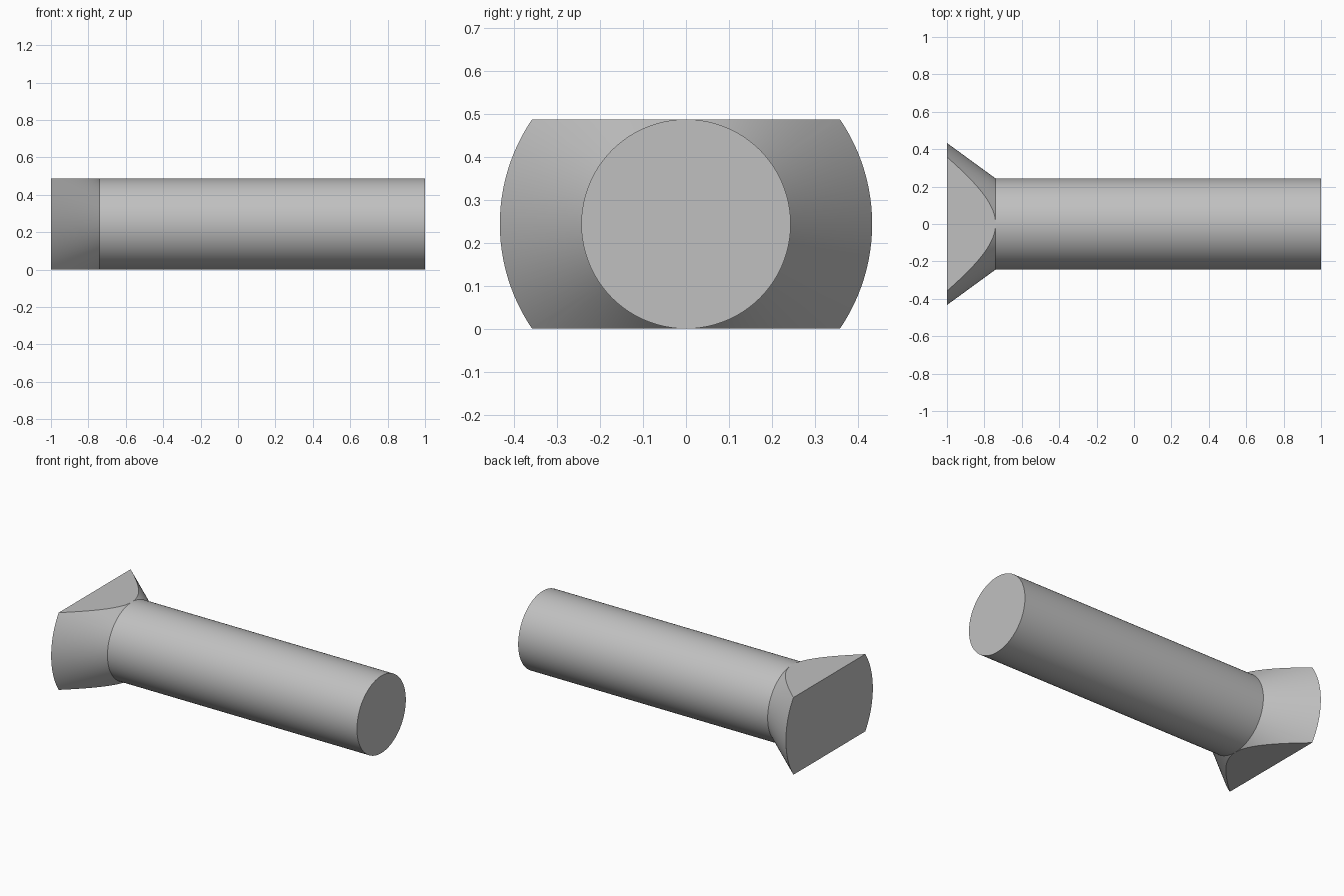
import bpy
import bmesh
import math
from mathutils import Matrix, Vector

SEGMENTS = 128
SHAFT_R, HEAD_R = 0.2435, 0.433
HEAD_X, NECK_X, TIP_X = -1.0, -0.74, 1.0

if "Cube" in bpy.data.objects:
    bpy.data.objects.remove(bpy.data.objects["Cube"], do_unlink=True)

steel = bpy.data.materials.new("grey steel")
steel.use_nodes = True
color = (0.53, 0.53, 0.53, 1)
steel.diffuse_color = color
steel.node_tree.nodes["Principled BSDF"].inputs["Base Color"].default_value = color


def ring(bm, x, radius):
    angles = [math.tau * i / SEGMENTS for i in range(SEGMENTS)]
    return [bm.verts.new((x, radius * math.cos(a), radius * math.sin(a))) for a in angles]


def revolve(bm, stations):
    """Closed solid of revolution about x from (x, radius) stations."""
    rings = [ring(bm, x, r) for x, r in stations]
    for a, b in zip(rings, rings[1:]):
        for i in range(SEGMENTS):
            j = (i + 1) % SEGMENTS
            bm.faces.new((a[i], a[j], b[j], b[i]))
    bm.faces.new(rings[0])
    bm.faces.new(rings[-1])


# Round shaft with a flared conical head
bm = bmesh.new()
revolve(bm, [(HEAD_X, HEAD_R), (NECK_X, SHAFT_R), (TIP_X, SHAFT_R)])

# Flats on the head, level with the top and bottom of the shaft
for side in (1, -1):
    bmesh.ops.bisect_plane(
        bm, geom=bm.verts[:] + bm.edges[:] + bm.faces[:], dist=1e-5,
        plane_co=Vector((0, 0, side * SHAFT_R)), plane_no=Vector((0, 0, side)),
        clear_outer=True)
    bmesh.ops.holes_fill(bm, edges=[e for e in bm.edges if e.is_boundary], sides=0)

bmesh.ops.recalc_face_normals(bm, faces=bm.faces[:])
bmesh.ops.transform(bm, matrix=Matrix.Translation((0, 0, SHAFT_R)), verts=bm.verts[:])

mesh = bpy.data.meshes.new("flared_pin")
bm.to_mesh(mesh)
bm.free()
mesh.materials.append(steel)
pin = bpy.data.objects.new("flared_pin", mesh)
bpy.context.collection.objects.link(pin)

# Smooth round surfaces, crisp rims
bpy.ops.object.select_all(action="DESELECT")
pin.select_set(True)
bpy.context.view_layer.objects.active = pin
bpy.ops.object.shade_smooth_by_angle(angle=math.radians(25))
